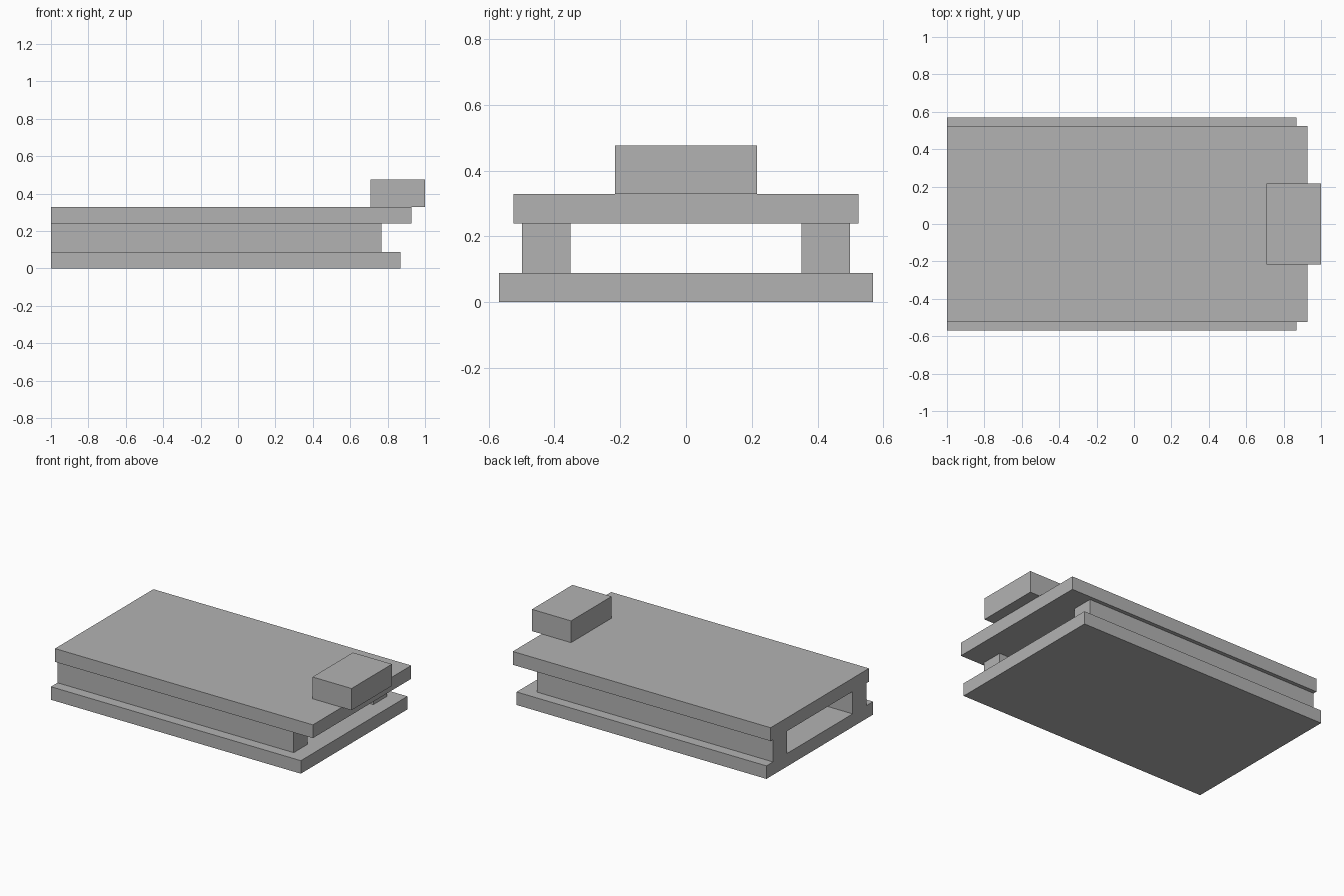
import bpy

default = bpy.data.objects.get("Cube")
if default:
    bpy.data.objects.remove(default, do_unlink=True)

# Single plain material
grey = bpy.data.materials.new("plain_grey")
grey.use_nodes = True
colour = (0.45, 0.45, 0.45, 1)
grey.diffuse_color = colour
grey.node_tree.nodes["Principled BSDF"].inputs["Base Color"].default_value = colour


def box(name, x, y, z):
    """Box from (min, max) ranges along each axis."""
    centre = [(a + b) / 2 for a, b in (x, y, z)]
    bpy.ops.mesh.primitive_cube_add(size=1, location=centre)
    obj = bpy.context.object
    obj.name = name
    obj.scale = [b - a for a, b in (x, y, z)]
    bpy.ops.object.transform_apply(location=False, rotation=False, scale=True)
    obj.data.materials.append(grey)
    return obj


back_end = -1.0
base_top, rail_top, deck_top, block_top = 0.088, 0.239, 0.329, 0.476

# Stacked slabs, flush at one end
box("base_slab", (back_end, 0.868), (-0.569, 0.569), (0, base_top))
box("top_slab", (back_end, 0.927), (-0.525, 0.525), (rail_top, deck_top))

# Pair of long rails holding the slabs apart
box("front_rail", (back_end, 0.766), (-0.499, -0.351), (base_top, rail_top))
box("back_rail", (back_end, 0.766), (0.351, 0.499), (base_top, rail_top))

# Block overhanging the stepped end
box("end_block", (0.708, 1.0), (-0.216, 0.216), (deck_top, block_top))
